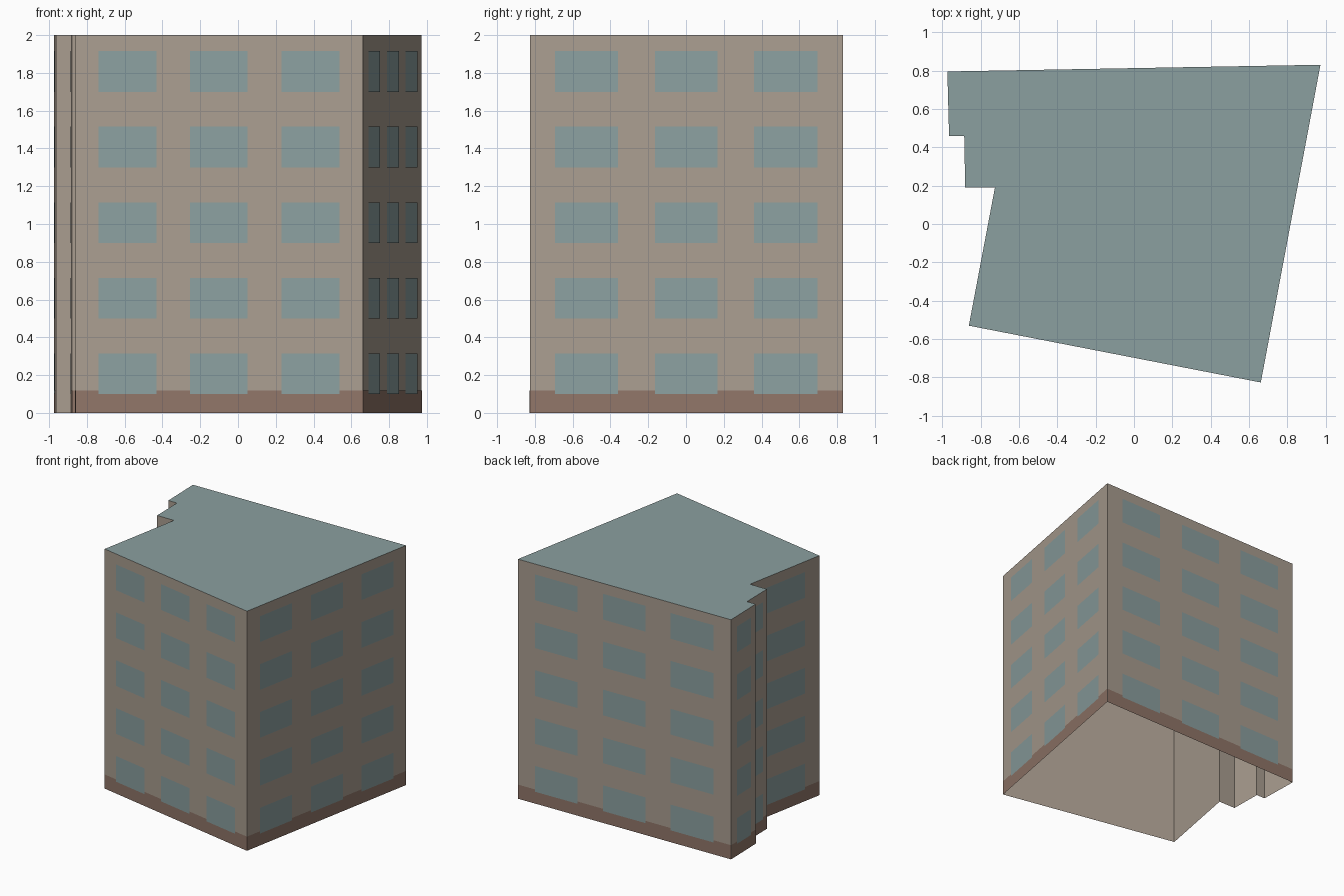
import bpy
from mathutils import Vector

cube = bpy.data.objects.get("Cube")
if cube:
    bpy.data.objects.remove(cube, do_unlink=True)


def make_material(name, rgb):
    mat = bpy.data.materials.new(name)
    mat.use_nodes = True
    color = (*rgb, 1.0)
    mat.diffuse_color = color
    mat.node_tree.nodes["Principled BSDF"].inputs["Base Color"].default_value = color
    return mat


wall_tan = make_material("wall tan", (0.40, 0.34, 0.28))
glass_blue = make_material("blue grey", (0.26, 0.35, 0.35))
base_brown = make_material("base brown", (0.28, 0.18, 0.14))


def make_object(name, verts, faces, materials):
    mesh = bpy.data.meshes.new(name)
    mesh.from_pydata(verts, [], faces)
    for mat in materials:
        mesh.materials.append(mat)
    obj = bpy.data.objects.new(name, mesh)
    bpy.context.collection.objects.link(obj)
    return obj


# Footprint, counterclockwise from the back left corner
HEIGHT = 2.0
outline = [(-0.973, 0.795), (-0.964, 0.458), (-0.885, 0.458), (-0.88, 0.19),
           (-0.725, 0.19), (-0.861, -0.53), (0.661, -0.826), (0.972, 0.83)]
count = len(outline)

# Building shell: walls and roof, open underneath
shell_verts = [(x, y, z) for z in (0, HEIGHT) for x, y in outline]
shell_faces = [(i, (i + 1) % count, (i + 1) % count + count, i + count)
               for i in range(count)]
shell_faces.append(tuple(range(count, 2 * count)))
shell = make_object("building_shell", shell_verts, shell_faces,
                    [wall_tan, glass_blue])
for poly in shell.data.polygons:
    poly.material_index = 1 if poly.normal.z > 0.5 else 0


def add_panel(verts, faces, a, b, span, low, high, offset):
    """Add a flat panel over part of the wall from a to b."""
    along = b - a
    out = Vector((along.y, -along.x)).normalized() * offset
    p, q = (a + along * t + out for t in span)
    n = len(verts)
    verts += [(p.x, p.y, low), (q.x, q.y, low), (q.x, q.y, high), (p.x, p.y, high)]
    faces.append((n, n + 1, n + 2, n + 3))


# Base band and window grid on every wall but the narrowest
base_verts, base_faces = [], []
window_verts, window_faces = [], []
three_columns = [(0.081, 0.282), (0.40, 0.60), (0.717, 0.92)]
one_column = [(0.22, 0.79)]
for i in range(count):
    a, b = Vector(outline[i]), Vector(outline[(i + 1) % count])
    length = (b - a).length
    if length < 0.12:
        continue
    add_panel(base_verts, base_faces, a, b, (0, 1), 0, 0.118, 0.002)
    for span in (three_columns if length > 1 else one_column):
        for floor in range(5):
            sill = 0.1 + 0.4 * floor
            add_panel(window_verts, window_faces, a, b, span,
                      sill, sill + 0.215, 0.004)

make_object("base_band", base_verts, base_faces, [base_brown])
make_object("windows", window_verts, window_faces, [glass_blue])
